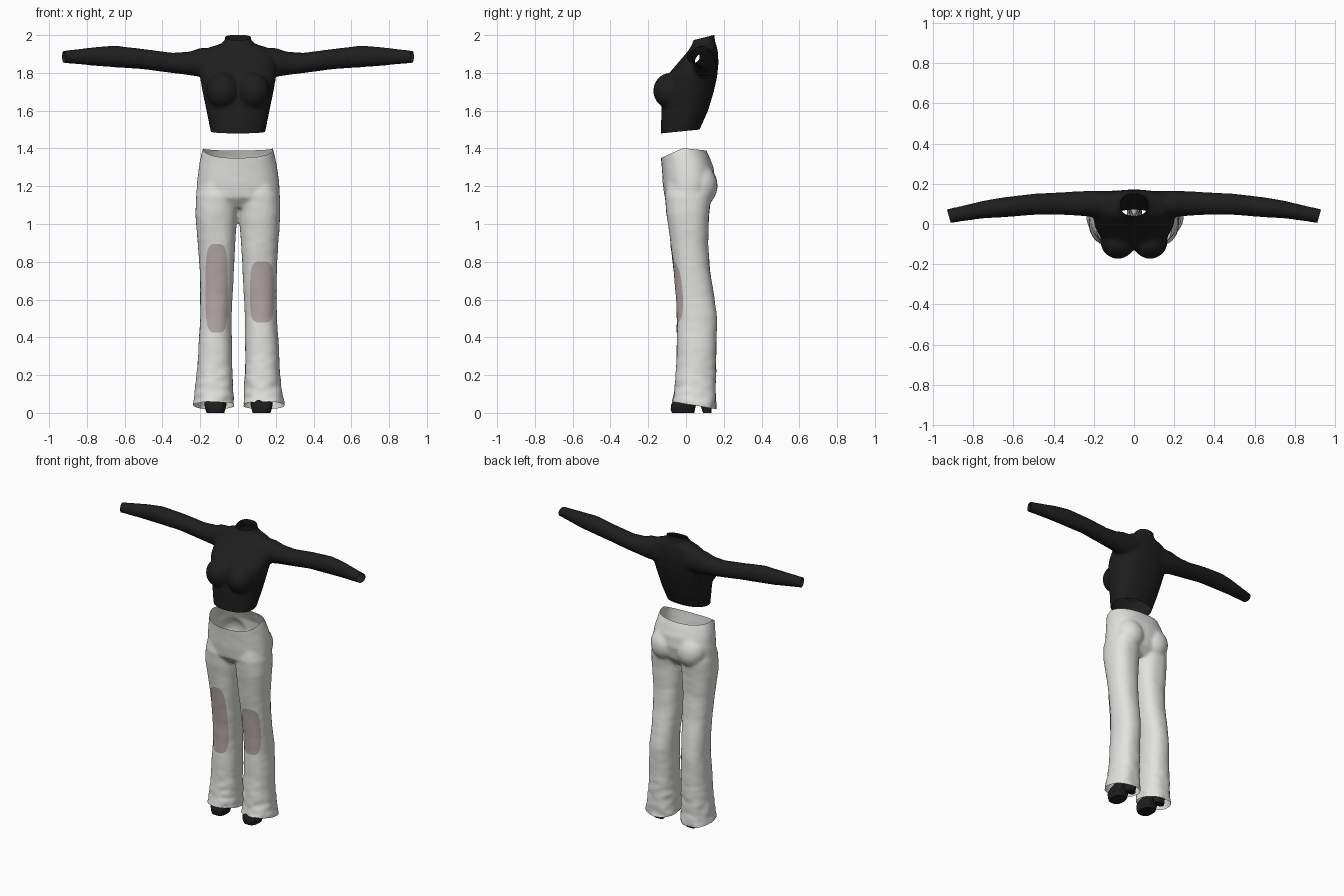
import bpy, bmesh, math
from mathutils import Vector, Matrix, noise
from mathutils.bvhtree import BVHTree

cube = bpy.data.objects.get("Cube")
if cube:
    bpy.data.objects.remove(cube, do_unlink=True)


def material(name, colour):
    m = bpy.data.materials.new(name)
    m.use_nodes = True
    m.diffuse_color = (*colour, 1)
    bsdf = next(n for n in m.node_tree.nodes if n.type == 'BSDF_PRINCIPLED')
    bsdf.inputs["Base Color"].default_value = (*colour, 1)
    bsdf.inputs["Roughness"].default_value = 0.8
    return m


black = material("black knit", (0.013, 0.013, 0.013))
cloth = material("off white cloth", (0.76, 0.76, 0.74))
patch_mat = material("dusty mauve", (0.47, 0.40, 0.40))


def loft(bm, rings, along='z', power=2.3, n=32):
    """Capped tube through rings of (position, centre a, centre b, radius a, radius b)."""
    loops = []
    for pos, ca, cb, ra, rb in rings:
        loop = []
        for i in range(n):
            t = math.tau * i / n
            c, s = math.cos(t), math.sin(t)
            a = ca + ra * math.copysign(abs(c) ** (2 / power), c)
            b = cb + rb * math.copysign(abs(s) ** (2 / power), s)
            loop.append(bm.verts.new((a, b, pos) if along == 'z' else (pos, a, b)))
        loops.append(loop)
    for lo, hi in zip(loops, loops[1:]):
        for i in range(n):
            j = (i + 1) % n
            bm.faces.new((lo[i], lo[j], hi[j], hi[i]))
    bm.faces.new(loops[0][::-1])
    bm.faces.new(loops[-1])


def ball(bm, centre, radii):
    bmesh.ops.create_uvsphere(bm, u_segments=24, v_segments=16, radius=1,
                              matrix=Matrix.Translation(centre) @ Matrix.Diagonal((*radii, 1)))


def finish(bm, name, mat):
    me = bpy.data.meshes.new(name)
    bm.to_mesh(me)
    bm.free()
    me.materials.append(mat)
    ob = bpy.data.objects.new(name, me)
    bpy.context.collection.objects.link(ob)
    me.polygons.foreach_set("use_smooth", [True] * len(me.polygons))
    return ob


def garment(bm, name, mat, cuts, smooth, wrinkle=None):
    """Fuse overlapping volumes into one skin, then cut its openings."""
    bmesh.ops.recalc_face_normals(bm, faces=bm.faces)
    ob = finish(bm, name, mat)
    mod = ob.modifiers.new("fuse", 'REMESH')
    mod.mode = 'VOXEL'
    mod.voxel_size = 0.01
    mod = ob.modifiers.new("soften", 'SMOOTH')
    mod.factor = 0.5
    mod.iterations = smooth
    bpy.context.view_layer.update()
    me = bpy.data.meshes.new_from_object(ob.evaluated_get(bpy.context.evaluated_depsgraph_get()))
    ob.modifiers.clear()
    bm = bmesh.new()
    bm.from_mesh(me)
    bmesh.ops.recalc_face_normals(bm, faces=bm.faces)
    if wrinkle:
        bm.normal_update()
        moves = [(v, v.normal * wrinkle(v.co)) for v in bm.verts]
        for v, d in moves:
            v.co += d
    for co, no in cuts:
        bmesh.ops.bisect_plane(bm, geom=bm.verts[:] + bm.edges[:] + bm.faces[:],
                               plane_co=co, plane_no=Vector(no).normalized(), clear_outer=True)
    bm.to_mesh(ob.data)
    bm.free()
    bpy.data.meshes.remove(me)
    ob.data.polygons.foreach_set("use_smooth", [True] * len(ob.data.polygons))
    return ob


def z_rings(rows):
    """Rows of (z, half width, front y, back y)."""
    return [(z, 0, (f + b) / 2, w, (b - f) / 2) for z, w, f, b in rows]


# Cropped top: torso, neck, bust and sleeves
bm = bmesh.new()
loft(bm, z_rings([(1.42, .13, -.13, .035), (1.5, .147, -.133, .072), (1.6, .167, -.13, .117),
                  (1.7, .188, -.128, .147), (1.78, .202, -.105, .165), (1.85, .205, -.045, .172),
                  (1.90, .19, -.002, .17), (1.932, .16, .022, .165), (1.955, .09, .034, .158),
                  (1.97, .07, .04, .153), (2.05, .066, .046, .148)]))
sleeve = [(.05, .1, 1.855, .066, .076), (.2, .1, 1.855, .066, .077), (.26, .102, 1.85, .062, .062),
          (.35, .102, 1.853, .057, .054), (.5, .098, 1.873, .053, .054), (.65, .083, 1.887, .05, .058),
          (.75, .072, 1.887, .044, .051), (.85, .053, 1.886, .039, .04), (.92, .04, 1.885, .037, .033),
          (.98, .025, 1.885, .036, .031)]
for s in (-1, 1):
    loft(bm, [(s * r[0], *r[1:]) for r in sleeve], along='x', power=2)
    ball(bm, (s * .08, -.085, 1.705), (.088, .089, .095))
garment(bm, "cropped_top", black,
        [((0, .145, 2.0), (0, -.25, 1)), ((0, .07, 1.5), (0, .1, -1)),
         ((.922, .04, 1.885), (.96, -.27, 0)), ((-.922, .04, 1.885), (-.96, -.27, 0))], 8)

# Trousers: hips, seat and two flared legs
bm = bmesh.new()
loft(bm, z_rings([(1.085, .19, -.07, .09), (1.14, .222, -.113, .135), (1.23, .217, -.123, .152),
                  (1.3, .207, -.129, .145), (1.36, .195, -.133, .123), (1.4, .186, -.135, .104),
                  (1.46, .175, -.137, .08)]))
leg = [(-.06, .02, .24, -.085, .162), (.04, .02, .237, -.076, .16), (.12, .025, .226, -.06, .156),
       (.3, .031, .211, -.05, .16), (.5, .034, .202, -.046, .166), (.6, .03, .2, -.048, .152),
       (.75, .022, .203, -.062, .127), (.9, .014, .212, -.082, .117), (1.05, .004, .226, -.103, .122),
       (1.15, .004, .222, -.112, .135), (1.22, .03, .2, -.1, .12)]
for s in (-1, 1):
    rings = []
    for z, i, o, f, b in leg:
        shift = .008 * max(0, 1 - z) if s > 0 else 0
        rings.append((z, s * ((i + o) / 2 + shift), (f + b) / 2, (o - i) / 2, (b - f) / 2))
    loft(bm, rings)
    ball(bm, (s * .1, .075, 1.205), (.1, .092, .11))


def folds(co):
    low = max(0, 1 - co.z / .35)
    broad = noise.noise(Vector((co.x * 9, co.y * 9, co.z * 7)))
    fine = noise.noise(Vector((co.x * 16, co.y * 16, co.z * 26)))
    return .003 * broad + (.001 + .007 * low) * fine


trousers = garment(bm, "trousers", cloth,
                   [((0, -.02, 1.4), (0, -.45, 1)), ((0, 0, 1.4), (0, .1, 1)),
                    ((0, .16, .02), (0, -.17, -1))], 6, folds)

# Knee patches laid on the front of each leg
bm = bmesh.new()
bm.from_mesh(trousers.data)
tree = BVHTree.FromBMesh(bm)
bm.free()


def knee_patch(name, cx, cz, hx, hz, nx=14, nz=36):
    bm = bmesh.new()
    grid = {}
    for i in range(nx + 1):
        for j in range(nz + 1):
            u, v = 2 * i / nx - 1, 2 * j / nz - 1
            k = max(abs(u), abs(v)) / max((u ** 4 + v ** 4) ** .25, 1e-6)
            hit, normal, _, _ = tree.ray_cast(Vector((cx + hx * u * k, -1, cz + hz * v * k)), Vector((0, 1, 0)))
            if hit:
                if normal.y > 0:
                    normal = -normal
                grid[i, j] = bm.verts.new(hit + normal * .003)
    for i in range(nx):
        for j in range(nz):
            keys = [(i, j), (i + 1, j), (i + 1, j + 1), (i, j + 1)]
            if all(q in grid for q in keys):
                bm.faces.new([grid[q] for q in keys])
    finish(bm, name, patch_mat)


knee_patch("right_knee_patch", -.113, .66, .057, .235)
knee_patch("left_knee_patch", .127, .64, .061, .162)

# Boots: platform sole, upper and block heel
for side, cx in (("right", -.12), ("left", .125)):
    bm = bmesh.new()
    loft(bm, [(0, cx, -.015, .047, .06), (.02, cx, -.017, .053, .064), (.045, cx, -.012, .059, .066),
              (.07, cx, .01, .055, .075), (.1, cx, .045, .045, .06), (.15, cx, .06, .04, .05)], power=2.8)
    loft(bm, [(0, cx, .112, .034, .022), (.06, cx, .105, .042, .034), (.09, cx, .09, .04, .03)], power=3)
    bmesh.ops.recalc_face_normals(bm, faces=bm.faces)
    boot = finish(bm, side + "_boot", black)
    bpy.ops.object.select_all(action='DESELECT')
    boot.select_set(True)
    bpy.context.view_layer.objects.active = boot
    bpy.ops.object.shade_smooth_by_angle(angle=math.radians(40))
